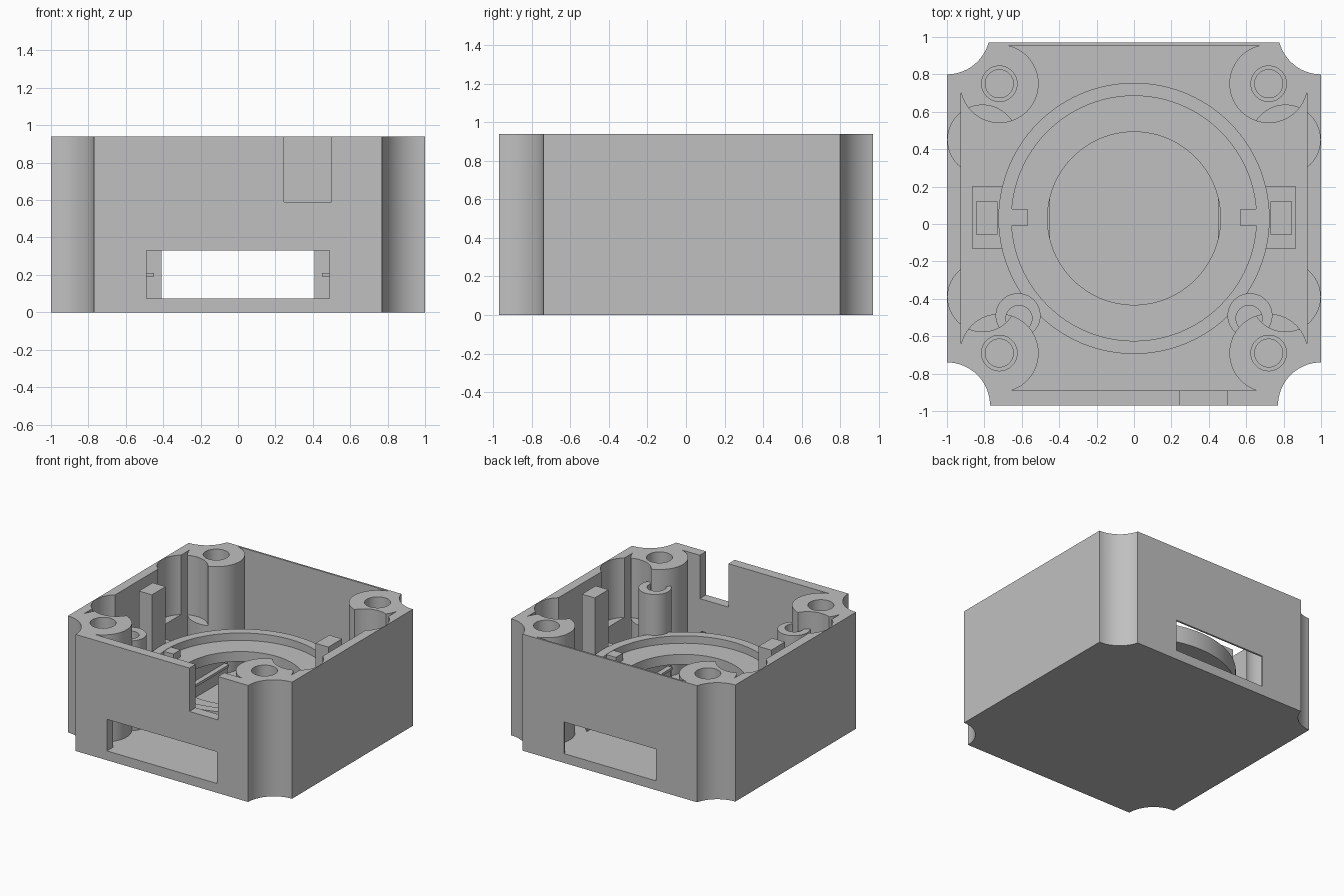
import bpy

cube = bpy.data.objects.get("Cube")
if cube:
    bpy.data.objects.remove(cube, do_unlink=True)

grey = bpy.data.materials.new("light_grey")
grey.use_nodes = True
grey.diffuse_color = (0.53, 0.53, 0.53, 1)
grey.node_tree.nodes["Principled BSDF"].inputs["Base Color"].default_value = (0.53, 0.53, 0.53, 1)

TOP, FLOOR, MID = 0.94, 0.075, 0.03   # rim height, floor top, y centre of the fittings
LIP = 0.47


def finish(ob, name):
    ob.name = name
    ob.data.materials.clear()
    ob.data.materials.append(grey)
    return ob


def box(name, x0, x1, y0, y1, z0, z1):
    x0, x1 = sorted((x0, x1))
    y0, y1 = sorted((y0, y1))
    bpy.ops.mesh.primitive_cube_add(size=1, location=((x0 + x1) / 2, (y0 + y1) / 2, (z0 + z1) / 2))
    ob = bpy.context.object
    ob.scale = (x1 - x0, y1 - y0, z1 - z0)
    bpy.ops.object.transform_apply(location=True, rotation=False, scale=True)
    return finish(ob, name)


def cyl(name, x, y, r, z0, z1, sides=64):
    bpy.ops.mesh.primitive_cylinder_add(vertices=sides, radius=r, depth=z1 - z0,
                                        location=(x, y, (z0 + z1) / 2))
    bpy.ops.object.transform_apply(location=True, rotation=False, scale=True)
    return finish(bpy.context.object, name)


def cut(target, *tools):
    """Subtract each tool from the target, then remove the tool."""
    for tool in tools:
        mod = target.modifiers.new("cut", "BOOLEAN")
        mod.operation = "DIFFERENCE"
        mod.solver = "EXACT"
        mod.object = tool
        bpy.context.view_layer.objects.active = target
        bpy.ops.object.modifier_apply(modifier=mod.name)
        bpy.data.objects.remove(tool, do_unlink=True)


def smooth(ob):
    bpy.ops.object.select_all(action="DESELECT")
    ob.select_set(True)
    bpy.context.view_layer.objects.active = ob
    bpy.ops.object.shade_smooth_by_angle(angle=0.5)


corners = [(sx, sy) for sx in (-1, 1) for sy in (-1, 1)]

# Cavity cutter, with the four corner screw bosses left standing
cavity = box("cavity_cutter", -0.925, 0.925, -0.89, 0.955, FLOOR, 1.2)
for sx, sy in corners:
    bx, by = 0.72 * sx, MID + 0.72 * sy
    cut(cavity,
        cyl("boss", bx, by, 0.21, 0, 1.3),
        box("boss_corner", bx, 1.1 * sx, by, 1.1 * sy, -0.1, 1.4))

# Housing shell
housing = box("housing", -1, 1, -0.97, 0.97, 0, TOP)
cut(housing, cavity)
for sx, sy in corners:
    bx, by = 0.72 * sx, MID + 0.72 * sy
    cut(housing,
        cyl("corner_scallop", sx, MID + sy, 0.23, -0.1, 1.1),
        cyl("side_pocket", 0.81 * sx, MID + 0.42 * sy, 0.186, 0.46, 1.1),
        cyl("screw_hole", bx, by, 0.075, 0.15, 1.1, 48),
        cyl("screw_counterbore", bx, by, 0.095, 0.4, 1.2, 48))
cut(housing,
    box("front_window", -0.49, 0.49, -1.1, -0.8, FLOOR, 0.33),
    box("back_window", -0.41, 0.41, 0.8, 1.1, FLOOR, 0.33),
    box("cable_notch", 0.245, 0.5, -1.1, -0.8, 0.59, 1.1))
smooth(housing)

# Round seat with a lip, a central opening and a channel underneath
seat = cyl("round_seat", 0, MID, 0.725, FLOOR - 0.02, LIP, 96)
cut(seat,
    cyl("seat_recess", 0, MID, 0.655, 0.41, 0.7, 96),
    cyl("seat_opening", 0, MID, 0.4625, -0.1, 0.8, 96),
    box("board_channel", -0.49, 0.49, -0.9, 0.9, -0.2, 0.33))
smooth(seat)

for sx, side in ((-1, "right"), (1, "left")):
    # Key tab on the lip, board rail, and clip post on its base
    box(side + "_key_tab", 0.57 * sx, 0.67 * sx, -0.01, 0.08, 0.4, LIP - 0.002)
    box(side + "_board_rail", 0.45 * sx, 0.5 * sx, -0.47, 0.53, 0.19, 0.21)
    box(side + "_post_base", 0.7 * sx, 0.865 * sx, -0.13, 0.2, FLOOR - 0.02, 0.45)
    box(side + "_clip_post", 0.73 * sx, 0.845 * sx, -0.055, 0.12, 0.4, 0.92)
    # Small hollow pillar beside the front screw boss
    pillar = cyl(side + "_pillar", 0.62 * sx, -0.49, 0.12, FLOOR - 0.02, 0.8, 48)
    cut(pillar, cyl("pillar_hole", 0.615 * sx, -0.505, 0.07, 0.4, 1, 32))
    smooth(pillar)
